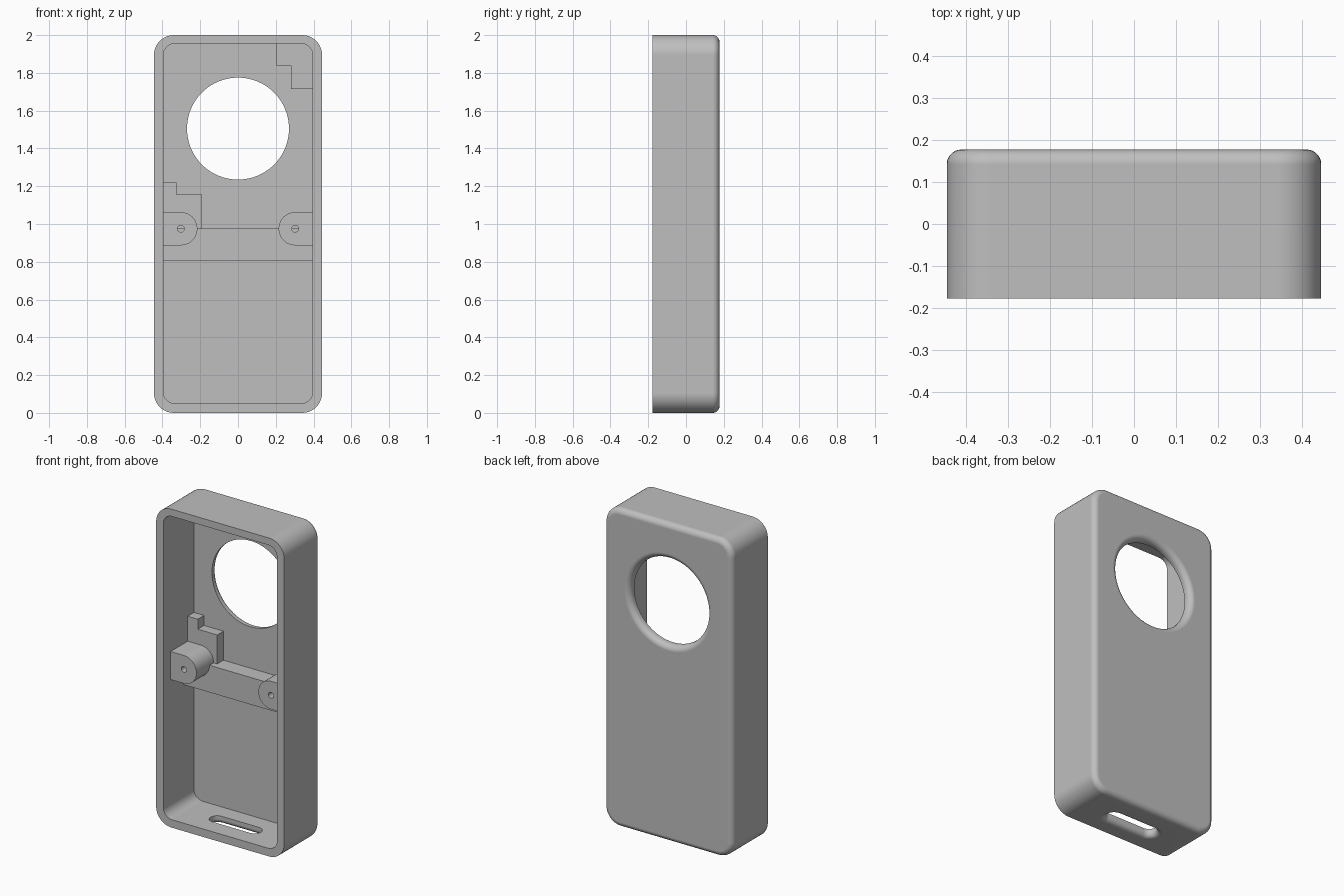
import bpy
import bmesh
from math import sin, cos, pi, radians

cube = bpy.data.objects.get("Cube")
if cube:
    bpy.data.objects.remove(cube, do_unlink=True)

grey = bpy.data.materials.new("plain grey")
grey.use_nodes = True
GREY = (0.52, 0.52, 0.52, 1)
grey.diffuse_color = GREY
grey.node_tree.nodes["Principled BSDF"].inputs["Base Color"].default_value = GREY

FRONT, BACK, FLOOR = -0.177, 0.177, 0.127   # y of open rim, back face, inner floor
MID_Z = 0.975                               # height of the screw bosses


def rounded_rect(cx, cy, hw, hh, r, seg=10):
    """Counter-clockwise outline with rounded corners."""
    pts = []
    for k, (sx, sy) in enumerate([(1, 1), (-1, 1), (-1, -1), (1, -1)]):
        for i in range(seg + 1):
            a = (k + i / seg) * pi / 2
            p = (cx + sx * (hw - r) + r * cos(a), cy + sy * (hh - r) + r * sin(a))
            if not pts or abs(p[0] - pts[-1][0]) + abs(p[1] - pts[-1][1]) > 1e-5:
                pts.append(p)
    if abs(pts[0][0] - pts[-1][0]) + abs(pts[0][1] - pts[-1][1]) < 1e-5:
        pts.pop()
    return pts


def loft(name, rings, axis="Y"):
    """Capped solid through (outline, depth) rings along the y or z axis."""
    bm = bmesh.new()
    loops = []
    for pts, d in rings:
        loops.append([bm.verts.new((u, d, v) if axis == "Y" else (u, v, d)) for u, v in pts])
    n = len(loops[0])
    for a, b in zip(loops, loops[1:]):
        for i in range(n):
            j = (i + 1) % n
            bm.faces.new((a[i], a[j], b[j], b[i]))
    bm.faces.new(loops[0])
    bm.faces.new(loops[-1])
    bmesh.ops.recalc_face_normals(bm, faces=bm.faces)
    mesh = bpy.data.meshes.new(name)
    bm.to_mesh(mesh)
    bm.free()
    mesh.materials.append(grey)
    obj = bpy.data.objects.new(name, mesh)
    bpy.context.collection.objects.link(obj)
    return obj


def activate(obj):
    bpy.ops.object.select_all(action="DESELECT")
    obj.select_set(True)
    bpy.context.view_layer.objects.active = obj


def cut(obj, cutter):
    cutter.hide_render = True
    activate(obj)
    mod = obj.modifiers.new("cut", "BOOLEAN")
    mod.operation, mod.solver, mod.object = "DIFFERENCE", "EXACT", cutter
    bpy.ops.object.modifier_apply(modifier=mod.name)
    bpy.data.objects.remove(cutter, do_unlink=True)


def finish(obj):
    activate(obj)
    bpy.ops.object.shade_smooth_by_angle(angle=radians(30))
    mod = obj.modifiers.new("normals", "WEIGHTED_NORMAL")
    mod.keep_sharp = True


def fillet(r, steps=7):
    """(inset, distance from the outer face) pairs of a quarter-round edge."""
    return [(r * (1 - cos(t)), r * (1 - sin(t)))
            for t in (i / steps * pi / 2 for i in range(steps + 1))]


# Case: rounded box with a quarter-round back edge
def case_outline(d):
    return rounded_rect(0, 1, 0.445 - d, 1 - d, 0.105 - d)


R = 0.035
case = loft("case", [(case_outline(0), FRONT)]
            + [(case_outline(d), BACK - h) for d, h in fillet(R)])

# Open cavity
cavity = rounded_rect(0, 1.0025, 0.395, 0.9525, 0.06)
cut(case, loft("cavity_cutter", [(cavity, FRONT - 0.1), (cavity, FLOOR)]))


# Round window, flared towards the back
def window(d):
    r = 0.27 + d
    return rounded_rect(0, 1.505, r, r, r, 20)


flare = fillet(R)
cut(case, loft("window_cutter", [(window(0), FLOOR - 0.05)]
               + [(window(d), BACK - h) for d, h in flare]
               + [(window(R), BACK + 0.05)]))


# Slot through the bottom wall, flared towards the outside
def slot(d):
    return rounded_rect(0, -0.022, 0.175 + d, 0.045 + d, 0.045 + d)


cut(case, loft("slot_cutter", [(slot(0), 0.09)]
               + [(slot(d), h) for d, h in fillet(0.03)]
               + [(slot(0.03), -0.05)], "Z"))
finish(case)

# Cross bar on the cavity floor
bar = rounded_rect(0, 0.89, 0.395, 0.085, 0.0001, 1)
bar = [(-0.395, 0.805), (0.395, 0.805), (0.395, MID_Z), (-0.395, MID_Z)]
finish(loft("cross_bar", [(bar, 0.025), (bar, FLOOR)]))

# Stepped plates
middle_step = [(-0.395, MID_Z), (-0.19, MID_Z), (-0.19, 1.157), (-0.325, 1.157),
               (-0.325, 1.22), (-0.395, 1.22)]
corner_step = [(0.2, 1.955), (0.2, 1.84), (0.28, 1.84), (0.28, 1.715),
               (0.395, 1.715), (0.395, 1.955)]
for name, pts in (("middle_step", middle_step), ("corner_step", corner_step)):
    finish(loft(name, [(pts, 0.065), (pts, FLOOR)]))

# Screw bosses: half-round towards the middle, with a blind pilot hole
for side, s in (("left", 1), ("right", -1)):
    r = 0.088
    arc = [pi / 2 + i / 20 * pi for i in range(21)]
    pts = [(s * (0.303 + r * cos(a)), MID_Z + r * sin(a)) for a in arc]
    pts += [(s * 0.395, MID_Z - r), (s * 0.395, MID_Z + r)]
    boss = loft(side + "_screw_boss", [(pts, -0.105), (pts, FLOOR)])
    hole = rounded_rect(s * 0.303, MID_Z, 0.018, 0.018, 0.018, 6)
    cut(boss, loft("pilot_cutter", [(hole, -0.2), (hole, 0.06)]))
    finish(boss)
